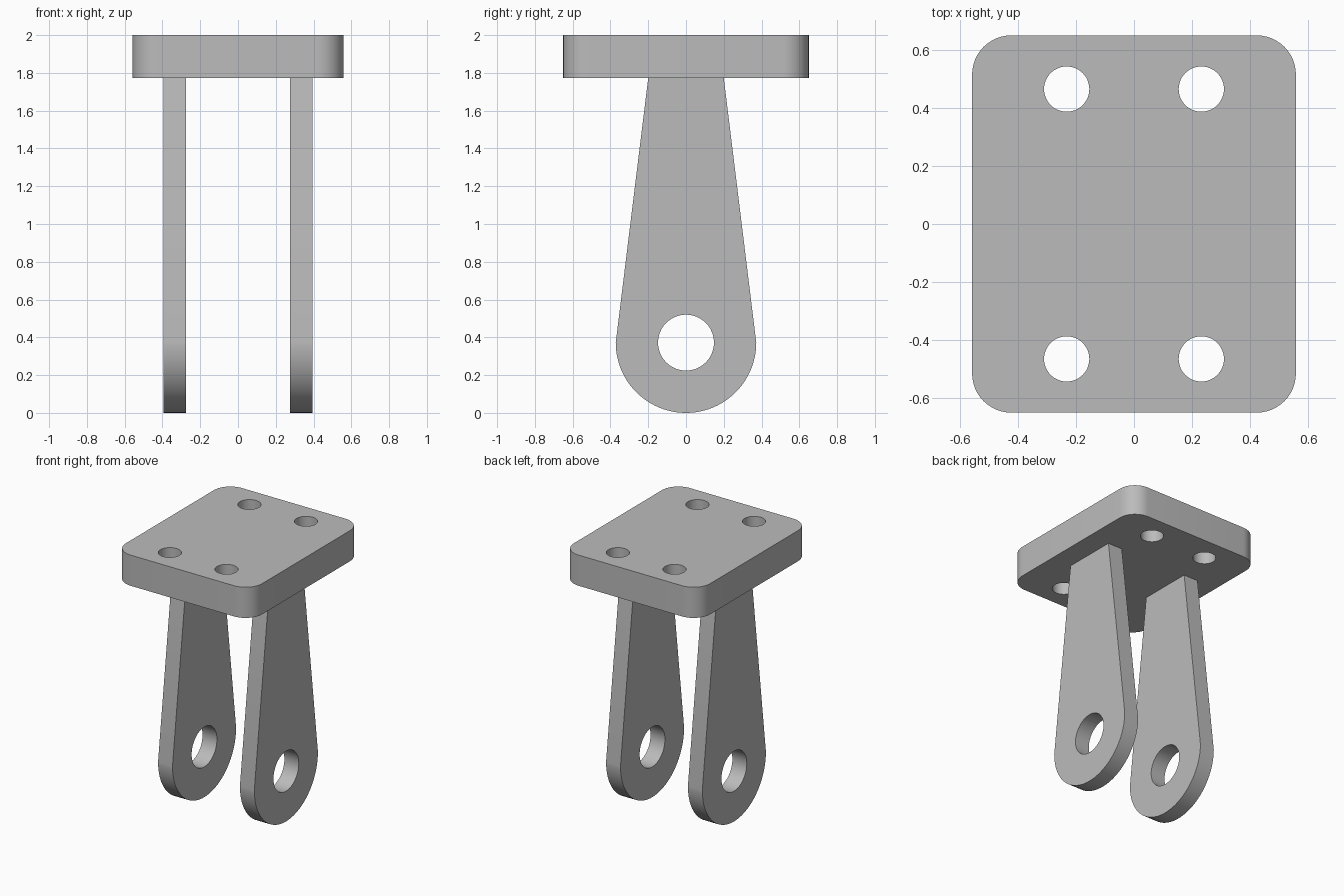
import bpy, bmesh, math
from mathutils import Matrix

if "Cube" in bpy.data.objects:
    bpy.data.objects.remove(bpy.data.objects["Cube"])

grey = bpy.data.materials.new("plain grey")
grey.diffuse_color = (0.5, 0.5, 0.5, 1)
grey.use_nodes = True
grey.node_tree.nodes["Principled BSDF"].inputs["Base Color"].default_value = grey.diffuse_color


def arc(cx, cy, r, start, end, n):
    """Points along an arc, angles in degrees."""
    return [(cx + r * math.cos(math.radians(start + (end - start) * i / n)),
             cy + r * math.sin(math.radians(start + (end - start) * i / n)))
            for i in range(n + 1)]


def circle(cx, cy, r, n=48):
    return arc(cx, cy, r, 0, 360, n)[:-1]


def drilled_slab(name, loops, thickness, matrix):
    """Fill an outline with holes, then extrude it along local z."""
    bm = bmesh.new()
    edges = []
    for loop in loops:
        vs = [bm.verts.new((x, y, 0)) for x, y in loop]
        edges += [bm.edges.new((vs[i - 1], vs[i])) for i in range(len(vs))]
    bmesh.ops.triangle_fill(bm, edges=edges, use_beauty=True, normal=(0, 0, 1))
    ext = bmesh.ops.extrude_face_region(bm, geom=bm.faces[:], use_keep_orig=True)
    top = [g for g in ext["geom"] if isinstance(g, bmesh.types.BMVert)]
    bmesh.ops.translate(bm, verts=top, vec=(0, 0, thickness))
    bm.transform(matrix)
    bmesh.ops.recalc_face_normals(bm, faces=bm.faces[:])
    mesh = bpy.data.meshes.new(name)
    bm.to_mesh(mesh)
    bm.free()
    mesh.materials.append(grey)
    ob = bpy.data.objects.new(name, mesh)
    bpy.context.collection.objects.link(ob)
    bpy.ops.object.select_all(action='DESELECT')
    ob.select_set(True)
    bpy.context.view_layer.objects.active = ob
    bpy.ops.object.shade_smooth_by_angle(angle=math.radians(20))
    return ob


# Mounting plate with rounded corners and four bolt holes
W, D, R = 0.558, 0.65, 0.135
outline = (arc(W - R, D - R, R, 0, 90, 12) + arc(R - W, D - R, R, 90, 180, 12)
           + arc(R - W, R - D, R, 180, 270, 12) + arc(W - R, R - D, R, 270, 360, 12))
bolts = [circle(sx * 0.232, sy * 0.465, 0.078) for sx in (-1, 1) for sy in (-1, 1)]
drilled_slab("mounting_plate", [outline] + bolts, 0.227, Matrix.Translation((0, 0, 1.773)))

# Two tapered lugs with a round end and a pin hole (profile drawn in y, z)
lug = [(0.2, 1.773), (-0.2, 1.773)] + arc(0, 0.372, 0.372, 180, 360, 48)
pin_hole = circle(0, 0.372, 0.148)
to_yz = Matrix(((0, 0, 1, 0), (1, 0, 0, 0), (0, 1, 0, 0), (0, 0, 0, 1)))
for name, x in (("left_lug", -0.394), ("right_lug", 0.276)):
    drilled_slab(name, [lug, pin_hole], 0.118, Matrix.Translation((x, 0, 0)) @ to_yz)
